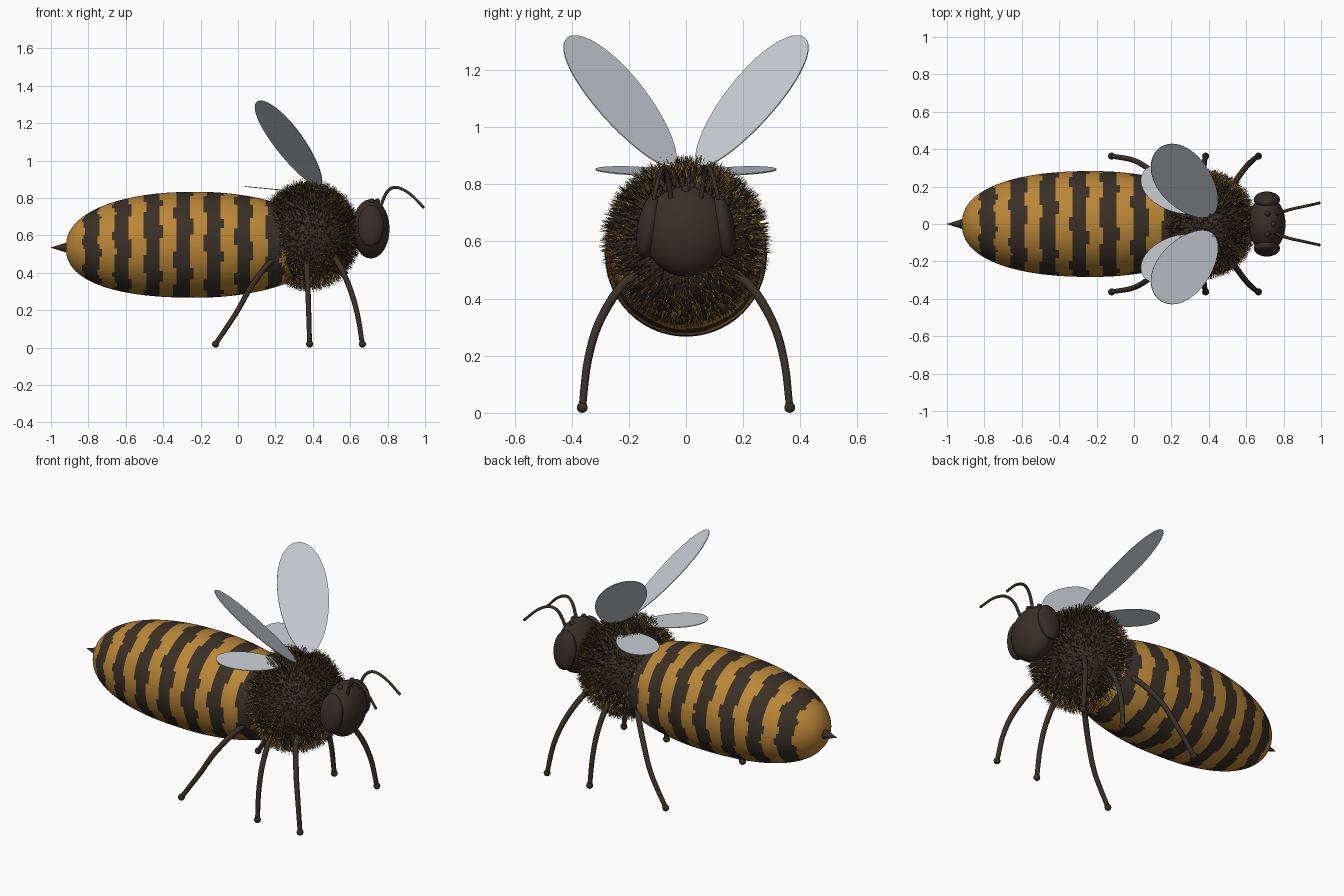
import bpy, bmesh, math, random
from mathutils import Vector, Matrix

if "Cube" in bpy.data.objects:
    bpy.data.objects.remove(bpy.data.objects["Cube"])

random.seed(4)


def material(name, rgb):
    m = bpy.data.materials.new(name)
    m.diffuse_color = (*rgb, 1)
    m.use_nodes = True
    m.node_tree.nodes["Principled BSDF"].inputs["Base Color"].default_value = m.diffuse_color
    return m


DARK = material("dark brown", (0.042, 0.030, 0.020))
GOLD = material("honey gold", (0.50, 0.245, 0.036))
HAIR = material("hair gold", (0.42, 0.22, 0.045))
EYE = material("eye brown", (0.040, 0.026, 0.020))
WING = material("wing grey", (0.60, 0.63, 0.67))


def finish(name, bm, mats, smooth=True, fix=True):
    if fix:
        bmesh.ops.recalc_face_normals(bm, faces=bm.faces)
    me = bpy.data.meshes.new(name)
    for f in bm.faces:
        f.smooth = smooth
    bm.to_mesh(me)
    bm.free()
    for m in mats:
        me.materials.append(m)
    ob = bpy.data.objects.new(name, me)
    bpy.context.collection.objects.link(ob)
    return ob


def ellipsoid(name, centre, radii, mat, tilt=0.0, seg=48):
    bm = bmesh.new()
    mx = (Matrix.Translation(centre) @ Matrix.Rotation(tilt, 4, 'X')
          @ Matrix.Diagonal((*radii, 1)))
    bmesh.ops.create_uvsphere(bm, u_segments=seg, v_segments=seg // 2, radius=1, matrix=mx)
    return finish(name, bm, [mat])


def spline(pts, steps=8):
    """Catmull-Rom samples through the points."""
    p = [Vector(q) for q in pts]
    p = [2 * p[0] - p[1]] + p + [2 * p[-1] - p[-2]]
    out = []
    for i in range(1, len(p) - 2):
        a, b, c, d = p[i - 1:i + 3]
        for k in range(steps):
            t = k / steps
            out.append(0.5 * (2 * b + (c - a) * t + (2 * a - 5 * b + 4 * c - d) * t * t
                              + (3 * b - a - 3 * c + d) * t ** 3))
    return out + [p[-2]]


def tube(name, pts, r0, r1, mat, tip, sides=12):
    """Tapered tube with a round ball at its end."""
    path = spline(pts)
    bm = bmesh.new()
    rings = []
    for i, c in enumerate(path):
        d = (path[min(i + 1, len(path) - 1)] - path[max(i - 1, 0)]).normalized()
        u = d.cross(Vector((0.3, 1, 0.1))).normalized()
        v = d.cross(u)
        r = r0 + (r1 - r0) * i / (len(path) - 1)
        rings.append([bm.verts.new(c + r * (u * math.cos(a) + v * math.sin(a)))
                      for a in (2 * math.pi * k / sides for k in range(sides))])
    for a, b in zip(rings, rings[1:]):
        for k in range(sides):
            n = (k + 1) % sides
            bm.faces.new((a[k], a[n], b[n], b[k]))
    bm.faces.new(rings[0])
    bm.faces.new(rings[-1])
    bmesh.ops.create_uvsphere(bm, u_segments=12, v_segments=8, radius=tip,
                              matrix=Matrix.Translation(path[-1]))
    return finish(name, bm, [mat])


# Abdomen: blunt egg, striped by position along x, with wavy stripe edges
def abdomen():
    cx, a, r, n, sides = -0.22, 0.70, 0.283, 120, 96
    bm = bmesh.new()
    rings = []
    for i in range(1, n):
        x0 = cx - a * math.cos(math.pi * i / n)
        ring = []
        for k in range(sides):
            th = 2 * math.pi * k / sides
            s = (x0 - cx) / a
            e = 2.3 if s < 0 else 2.0
            rad = r * (1 - abs(s) ** e) ** (1 / e)
            z = 0.55 - (0.015 * s * s if s < 0 else 0)
            ring.append(bm.verts.new((x0, rad * math.cos(th), z + rad * math.sin(th))))
        rings.append(ring)
    for p, q in zip(rings, rings[1:]):
        for k in range(sides):
            m = (k + 1) % sides
            bm.faces.new((p[k], p[m], q[m], q[k]))
    bm.faces.new(rings[0])
    bm.faces.new(rings[-1])
    for f in bm.faces:
        c = f.calc_center_median()
        th = math.atan2(c.z - 0.55, c.y)
        wob = 0.008 * math.sin(7 * th + 9 * c.x) + 0.004 * math.sin(13 * th)
        t = (c.x + wob + 0.825) / 0.163
        f.material_index = 1 if 0 < t and t % 1 < 0.52 else 0
    finish("abdomen", bm, [GOLD, DARK])


abdomen()

# Stinger
bm = bmesh.new()
bmesh.ops.create_cone(bm, cap_ends=True, segments=20, radius1=0.032, radius2=0.001, depth=0.10,
                      matrix=Matrix.Translation((-0.95, 0, 0.535))
                      @ Matrix.Rotation(-math.pi / 2, 4, 'Y'))
finish("stinger", bm, [DARK])

# Thorax and its coat of fine hairs
TC, TR = Vector((0.38, 0, 0.60)), Vector((0.245, 0.262, 0.265))
ellipsoid("thorax", TC, TR, DARK, seg=64)
bm = bmesh.new()
COUNT = 6000
for i in range(COUNT):
    h = 1 - 2 * (i + 0.5) / COUNT
    th = i * 2.399963 + random.uniform(-0.1, 0.1)
    w = math.sqrt(1 - h * h)
    d = Vector((h, w * math.cos(th), w * math.sin(th)))
    base = TC + Vector((d.x * TR.x, d.y * TR.y, d.z * TR.z)) * 0.99
    grow = (d + Vector([random.gauss(0, 0.22) for _ in range(3)])).normalized()
    u = grow.orthogonal().normalized()
    v = grow.cross(u)
    tip = bm.verts.new(base + grow * random.uniform(0.025, 0.052))
    foot = [bm.verts.new(base + 0.0032 * (u * math.cos(q) + v * math.sin(q)))
            for q in (0, 2.0944, 4.1888)]
    gold = 1 if random.random() < 0.5 else 0
    for k in range(3):
        bm.faces.new((foot[k], foot[(k + 1) % 3], tip)).material_index = gold
finish("thorax_hair", bm, [DARK, HAIR], smooth=False, fix=False)

# Head and the three small eyes on its crown
ellipsoid("head", (0.71, 0, 0.635), (0.10, 0.148, 0.158), DARK)
for i, (x, y, z) in enumerate([(0.745, 0, 0.782), (0.715, 0.055, 0.783), (0.715, -0.055, 0.783)]):
    ellipsoid(f"crown_eye_{i + 1}", (x, y, z), (0.015,) * 3, EYE, seg=16)


# Flat oval wing from a centre and two half axes, a little wider at the tip
def wing(name, c, u, v, s):
    c, u, v = (Vector((p[0], p[1] * s, p[2])) for p in (c, u, v))
    nrm = u.cross(v).normalized() * 0.002
    bm = bmesh.new()
    rim = []
    for k in range(56):
        a = 2 * math.pi * k / 56
        rim.append(c + u * math.cos(a) + v * math.sin(a) * (1 + 0.12 * math.cos(a)))
    top = [bm.verts.new(p + nrm) for p in rim]
    low = [bm.verts.new(p - nrm) for p in rim]
    bm.faces.new(top)
    bm.faces.new(low[::-1])
    for k in range(56):
        n = (k + 1) % 56
        bm.faces.new((top[k], low[k], low[n], top[n]))
    finish(name, bm, [WING], smooth=False)


# Paired parts
LEG_Y = (0.13, 0.215, 0.30, 0.343, 0.363)
LEG_Z = (0.49, 0.455, 0.325, 0.185, 0.019)
LEG_X = {"front": (0.50, 0.535, 0.595, 0.637, 0.665),
         "middle": (0.36, 0.367, 0.373, 0.378, 0.383),
         "hind": (0.24, 0.17, 0.07, -0.01, -0.12)}
for s, side in ((1, "left"), (-1, "right")):
    ellipsoid(f"{side}_eye", (0.71, s * 0.130, 0.652), (0.07, 0.040, 0.112), EYE, tilt=s * 0.17)
    tube(f"{side}_antenna",
         [(0.755, s * 0.05, 0.735), (0.795, s * 0.065, 0.83), (0.845, s * 0.08, 0.857),
          (0.915, s * 0.095, 0.825), (0.99, s * 0.112, 0.752)], 0.009, 0.007, DARK, 0.008)
    for pos, xs in LEG_X.items():
        tube(f"{side}_{pos}_leg", [(x, s * y, z) for x, y, z in zip(xs, LEG_Y, LEG_Z)],
             0.017, 0.013, DARK, 0.019)
    wing(f"{side}_forewing", (0.275, 0.226, 1.092), (-0.15, 0.17, 0.228), (0.098, 0.1, -0.010), s)
    wing(f"{side}_hindwing", (0.20, 0.18, 0.846), (-0.15, 0.10, 0.014), (0.06, 0.085, -0.006), s)
